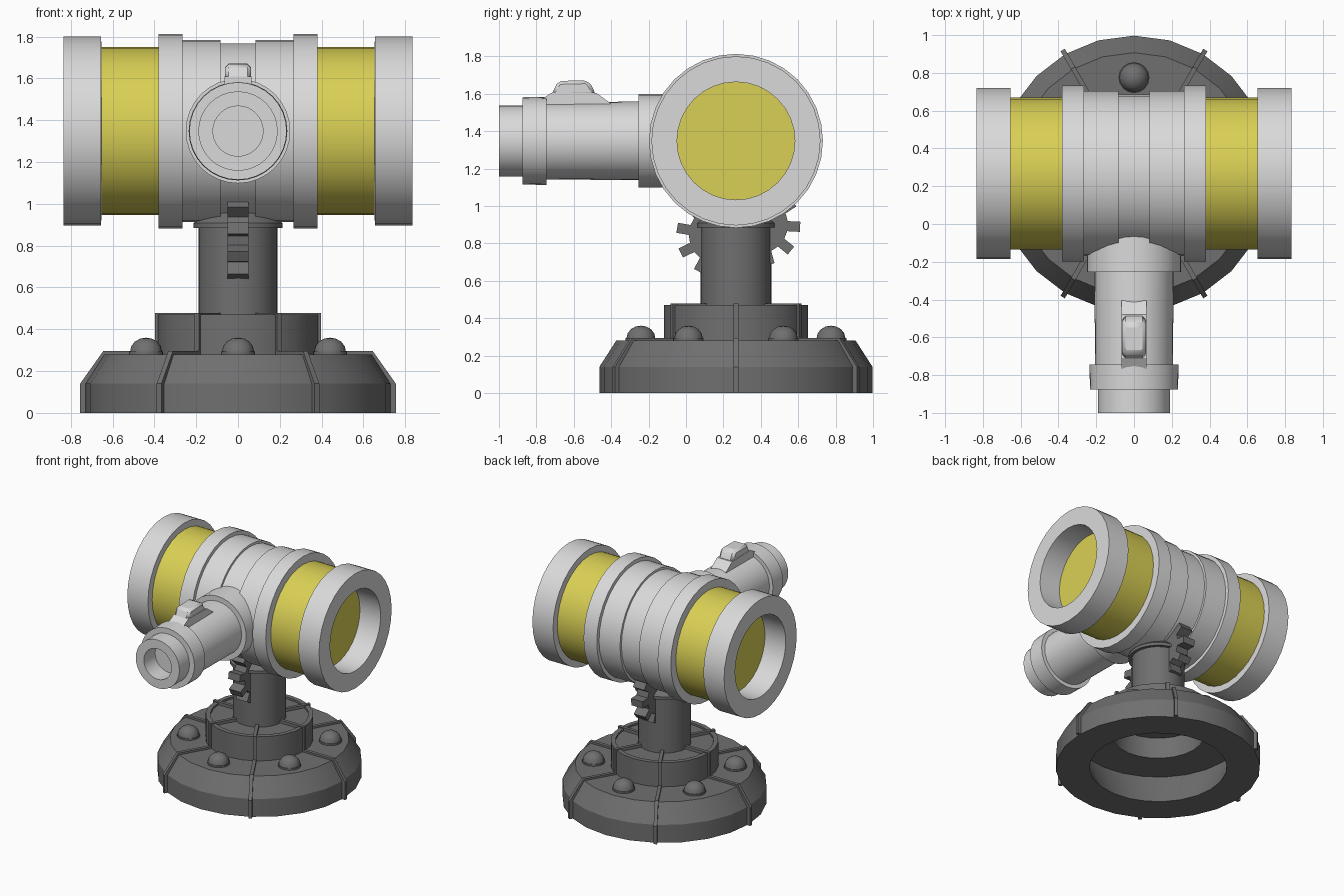
import bpy, bmesh
from math import radians, sin, cos, pi
from mathutils import Matrix, Vector

cube = bpy.data.objects.get("Cube")
if cube:
    bpy.data.objects.remove(cube)

CY = 0.267      # depth of the pedestal axis
AXIS_Z = 1.348  # height of the drum and barrel axes


def material(name, rgb):
    m = bpy.data.materials.new(name)
    m.use_nodes = True
    color = (*rgb, 1.0)
    m.diffuse_color = color
    m.node_tree.nodes["Principled BSDF"].inputs["Base Color"].default_value = color
    return m


light = material("light grey", (0.70, 0.70, 0.70))
yellow = material("yellow", (0.70, 0.63, 0.09))
dark = material("dark grey", (0.16, 0.16, 0.16))


def finish(name, bm, mat, matrix):
    bmesh.ops.recalc_face_normals(bm, faces=bm.faces)
    mesh = bpy.data.meshes.new(name)
    bm.to_mesh(mesh)
    bm.free()
    mesh.materials.append(mat)
    ob = bpy.data.objects.new(name, mesh)
    ob.matrix_world = matrix
    bpy.context.collection.objects.link(ob)
    bpy.ops.object.select_all(action='DESELECT')
    ob.select_set(True)
    bpy.context.view_layer.objects.active = ob
    bpy.ops.object.shade_smooth_by_angle(angle=radians(30))
    return ob


def lathe(name, profile, mat, matrix, sides=32, closed=False):
    """Spin (radius, height) points around the local z axis."""
    bm = bmesh.new()
    verts = [bm.verts.new((r, 0, h)) for r, h in profile]
    edges = [bm.edges.new(pair) for pair in zip(verts, verts[1:])]
    if closed:
        edges.append(bm.edges.new((verts[-1], verts[0])))
    bmesh.ops.spin(bm, geom=verts + edges, cent=(0, 0, 0), axis=(0, 0, 1),
                   angle=2 * pi, steps=sides, use_merge=True)
    bmesh.ops.remove_doubles(bm, verts=bm.verts, dist=0.0001)
    return finish(name, bm, mat, matrix)


def prism(name, outline, width, mat, matrix):
    """Extrude a (y, z) outline to a width centred on x = 0."""
    bm = bmesh.new()
    face = bm.faces.new([bm.verts.new((-width / 2, y, z)) for y, z in outline])
    ext = bmesh.ops.extrude_face_region(bm, geom=[face])
    moved = [v for v in ext["geom"] if isinstance(v, bmesh.types.BMVert)]
    bmesh.ops.translate(bm, verts=moved, vec=(width, 0, 0))
    return finish(name, bm, mat, matrix)


stand = Matrix.Translation((0, CY, 0))
drum = Matrix.Translation((0, CY, AXIS_Z)) @ Matrix.Rotation(pi / 2, 4, 'Y')
barrel = Matrix.Translation((0, 0, AXIS_Z)) @ Matrix.Rotation(pi / 2, 4, 'X')

# Hollow base with a raised ring
lathe("base", [(0.49, 0), (0.73, 0), (0.73, 0.14), (0.64, 0.28), (0.385, 0.28),
               (0.385, 0.47), (0.35, 0.47), (0.35, 0.455), (0, 0.455), (0, 0.43),
               (0.33, 0.43), (0.33, 0.265), (0.6, 0.265)],
      dark, stand, sides=24, closed=True)

# Ribs and domed rivets alternate around the base
rib = [(0.70, 0), (0.755, 0), (0.755, 0.14), (0.645, 0.295), (0.397, 0.295),
       (0.397, 0.478), (0.17, 0.478), (0.17, 0.45), (0.36, 0.45), (0.36, 0.272),
       (0.61, 0.272), (0.70, 0.13)]
dome = [(0, 0), (0.082, 0), (0.082, 0.015)]
dome += [(0.077 * cos(a), 0.015 + 0.067 * sin(a)) for a in (0, pi / 8, pi / 4, 3 * pi / 8)]
dome.append((0, 0.082))
for i in range(6):
    turn = Matrix.Rotation(radians(60 * i + 30), 4, 'Z')
    prism(f"base_rib_{i + 1}", rib, 0.026, dark, stand @ turn)
    spot = Matrix.Rotation(radians(60 * i), 4, 'Z') @ Matrix.Translation((0, 0.508, 0.278))
    lathe(f"rivet_{i + 1}", dome, dark, stand @ spot, sides=16)

# Post and its flared cap
lathe("post", [(0, 0.44), (0.19, 0.44), (0.19, 0.89), (0, 0.89)], dark, stand, sides=24)
lathe("post_cap", [(0, 0.885), (0.213, 0.885), (0.213, 0.908), (0.15, 0.96), (0, 0.96)],
      dark, stand, sides=24)


# Elevation gears either side of the post
def gear(name, y, z, start):
    outline = []
    for i in range(10):
        mid = start + 36 * i
        for r, offset in ((0.155, -10), (0.222, -7), (0.222, 7), (0.155, 10)):
            a = radians(mid + offset)
            outline.append((y + r * cos(a), z + r * sin(a)))
    prism(name, outline, 0.1, dark, Matrix())


gear("front_gear", 0.17, 0.845, 170)
gear("back_gear", 0.39, 0.9, -3)

# Stepped drum housing
half = [(0.418, 0.083), (0.436, 0.083), (0.436, 0.265), (0.465, 0.265),
        (0.465, 0.38), (0, 0.38)]
lathe("drum_housing", [(r, -h) for r, h in reversed(half)] + half, light, drum)

# Yellow bands and open end rims on both sides
for side, s in (("left", 1), ("right", -1)):
    lathe(f"{side}_band", [(0, s * 0.36), (0.402, s * 0.36), (0.402, s * 0.655), (0, s * 0.655)],
          yellow, drum)
    lathe(f"{side}_rim", [(0.315, s * 0.65), (0.452, s * 0.655), (0.452, s * 0.835),
                          (0.315, s * 0.835)], light, drum, closed=True)

# Barrel with collar, muzzle ring and bore
lathe("barrel", [(0, -0.05), (0.25, -0.05), (0.25, 0.255), (0.21, 0.255), (0.206, 0.745),
                 (0.236, 0.745), (0.233, 0.875), (0.19, 0.875), (0.19, 1.0),
                 (0.12, 1.0), (0.12, 0.86), (0, 0.86)], light, barrel)

# Sight on top of the barrel
prism("sight_plate", [(-0.79, 1.5), (-0.79, 1.56), (-0.71, 1.61), (-0.48, 1.605),
                      (-0.405, 1.55), (-0.405, 1.5)], 0.13, light, Matrix())
block = prism("sight_block", [(-0.72, 1.59), (-0.685, 1.668), (-0.53, 1.672),
                              (-0.505, 1.645), (-0.48, 1.59)], 0.125, light, Matrix())
bevel = block.modifiers.new("soft edges", 'BEVEL')
bevel.width = 0.018
bevel.segments = 1
